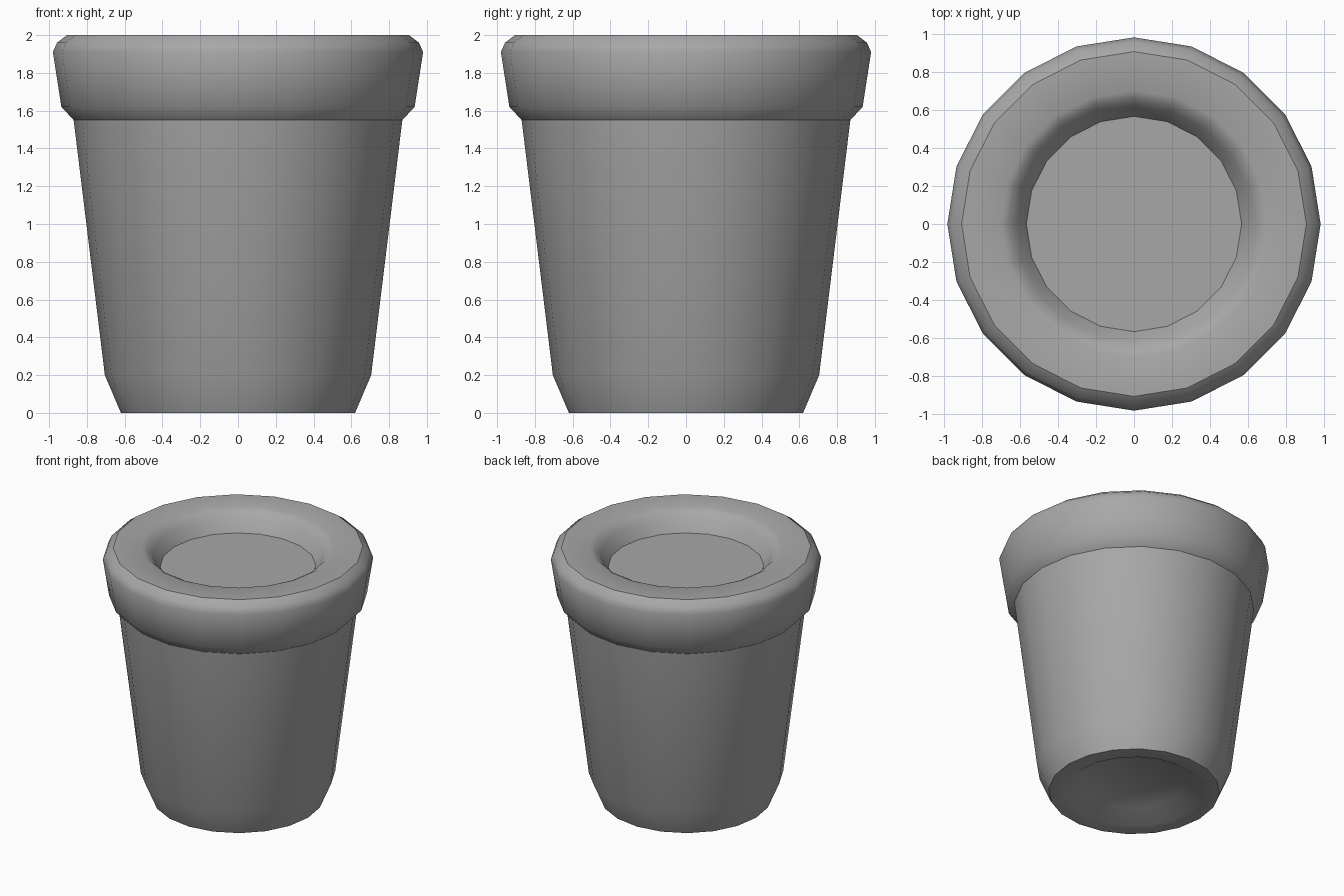
import bpy
import bmesh
from math import cos, sin, tau, radians

cube = bpy.data.objects.get("Cube")
if cube:
    bpy.data.objects.remove(cube)

SIDES = 20

# Plain grey finish
grey = bpy.data.materials.new("plain_grey")
grey.use_nodes = True
colour = (0.39, 0.39, 0.39, 1)
grey.diffuse_color = colour
grey.node_tree.nodes["Principled BSDF"].inputs["Base Color"].default_value = colour


def lathe(name, profile, sides, sharp_angle):
    """Revolve a (radius, height) profile about z and cap both ends."""
    bm = bmesh.new()
    rings = [[bm.verts.new((r * cos(tau * i / sides), r * sin(tau * i / sides), z))
              for i in range(sides)] for r, z in profile]
    for low, high in zip(rings, rings[1:]):
        for i in range(sides):
            j = (i + 1) % sides
            bm.faces.new((low[i], low[j], high[j], high[i]))
    bm.faces.new(rings[0][::-1])
    bm.faces.new(rings[-1])
    bmesh.ops.recalc_face_normals(bm, faces=bm.faces)
    mesh = bpy.data.meshes.new(name)
    bm.to_mesh(mesh)
    bm.free()
    mesh.materials.append(grey)
    obj = bpy.data.objects.new(name, mesh)
    bpy.context.collection.objects.link(obj)
    bpy.ops.object.select_all(action='DESELECT')
    obj.select_set(True)
    bpy.context.view_layer.objects.active = obj
    bpy.ops.object.shade_smooth_by_angle(angle=radians(sharp_angle))
    return obj


base_recess = [(0.37, 0.08), (0.50, 0)]
wall = [(0.62, 0), (0.705, 0.2), (0.87, 1.55)]
collar = [(0.935, 1.62), (0.98, 1.91), (0.958, 1.96), (0.905, 2.0)]
top_recess = [(0.70, 2.0), (0.66, 1.98), (0.62, 1.94), (0.565, 1.85)]

lathe("flower_pot", base_recess + wall + collar + top_recess, SIDES, 34.5)
